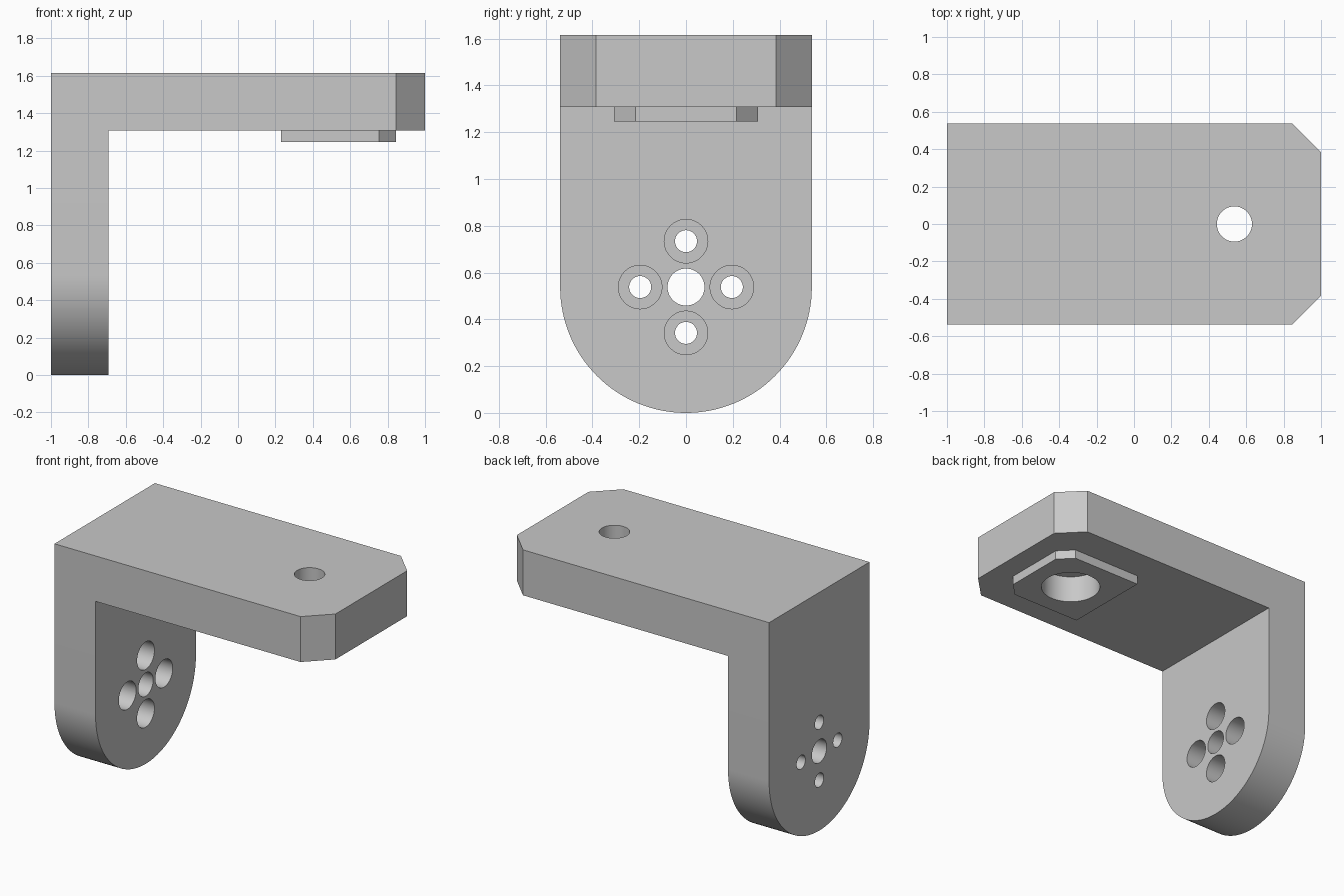
import bpy, bmesh
from math import pi, sin, cos
from mathutils import Vector, Matrix

cube = bpy.data.objects.get("Cube")
if cube:
    bpy.data.objects.remove(cube, do_unlink=True)

HALF = 0.538      # half width
TOP = 1.615       # overall height
THICK = 0.308     # plate thickness
UNDER = TOP - THICK

grey = bpy.data.materials.new("plain_grey")
grey.use_nodes = True
grey.diffuse_color = (0.58, 0.58, 0.58, 1)
grey.node_tree.nodes["Principled BSDF"].inputs["Base Color"].default_value = (0.58, 0.58, 0.58, 1)


def prism(name, points, direction):
    """Extrude a closed 3D outline along a vector."""
    bm = bmesh.new()
    face = bm.faces.new([bm.verts.new(p) for p in points])
    out = bmesh.ops.extrude_face_region(bm, geom=[face])["geom"]
    moved = [v for v in out if isinstance(v, bmesh.types.BMVert)]
    bmesh.ops.translate(bm, verts=moved, vec=Vector(direction))
    bmesh.ops.recalc_face_normals(bm, faces=bm.faces)
    mesh = bpy.data.meshes.new(name)
    bm.to_mesh(mesh)
    bm.free()
    obj = bpy.data.objects.new(name, mesh)
    bpy.context.collection.objects.link(obj)
    mesh.materials.append(grey)
    return obj


def chamfered_slab(name, x0, x1, half, cut, z0, z1):
    """Horizontal slab with its two outer corners cut off."""
    side = [(x0, half), (x1 - cut, half), (x1, half - cut)]
    outline = side + [(x, -y) for x, y in reversed(side)]
    return prism(name, [(x, y, z0) for x, y in outline], (0, 0, z1 - z0))


def rod(name, radius, axis, start, end, a, b):
    """Round cutter along x (a, b = y, z) or along z (a, b = x, y)."""
    ring = [(a + radius * cos(2 * pi * i / 64), b + radius * sin(2 * pi * i / 64))
            for i in range(64)]
    if axis == "x":
        return prism(name, [(start, u, v) for u, v in ring], (end - start, 0, 0))
    return prism(name, [(u, v, start) for u, v in ring], (0, 0, end - start))


def combine(target, other, operation):
    """Apply an exact boolean and discard the helper."""
    mod = target.modifiers.new("combine", "BOOLEAN")
    mod.object, mod.operation, mod.solver = other, operation, "EXACT"
    bpy.ops.object.select_all(action="DESELECT")
    bpy.context.view_layer.objects.active = target
    target.select_set(True)
    bpy.ops.object.modifier_apply(modifier=mod.name)
    bpy.data.objects.remove(other, do_unlink=True)


# Horizontal arm
bracket = chamfered_slab("bracket", -1, 1, HALF, 0.154, UNDER, TOP)

# Upright plate with a round lower end
arc = [(-HALF * cos(pi * i / 64), HALF - HALF * sin(pi * i / 64)) for i in range(65)]
outline = [(-HALF, TOP)] + arc + [(HALF, TOP)]
upright = prism("upright", [(-1, y, z) for y, z in outline], (THICK, 0, 0))
combine(bracket, upright, "UNION")

# Raised pad under the arm
pad = chamfered_slab("pad", 0.23, 0.845, 0.308, 0.092, UNDER - 0.062, UNDER + 0.05)
combine(bracket, pad, "UNION")

# Arm hole with a wide recess from below
combine(bracket, rod("arm_hole", 0.094, "z", 1, 2, 0.537, 0), "DIFFERENCE")
combine(bracket, rod("arm_recess", 0.19, "z", 1, 1.431, 0.537, 0), "DIFFERENCE")

# Central hole and four counterbored holes in the upright
combine(bracket, rod("centre_hole", 0.079, "x", -1.2, -0.5, 0, HALF), "DIFFERENCE")
for k in range(4):
    y = 0.196 * cos(k * pi / 2)
    z = HALF + 0.196 * sin(k * pi / 2)
    combine(bracket, rod("screw_hole", 0.047, "x", -1.2, -0.5, y, z), "DIFFERENCE")
    combine(bracket, rod("screw_recess", 0.093, "x", -0.89, -0.5, y, z), "DIFFERENCE")

# Smooth the curved walls, keep the edges sharp
bpy.ops.object.select_all(action="DESELECT")
bpy.context.view_layer.objects.active = bracket
bracket.select_set(True)
bpy.ops.object.shade_smooth_by_angle(angle=pi / 6)
